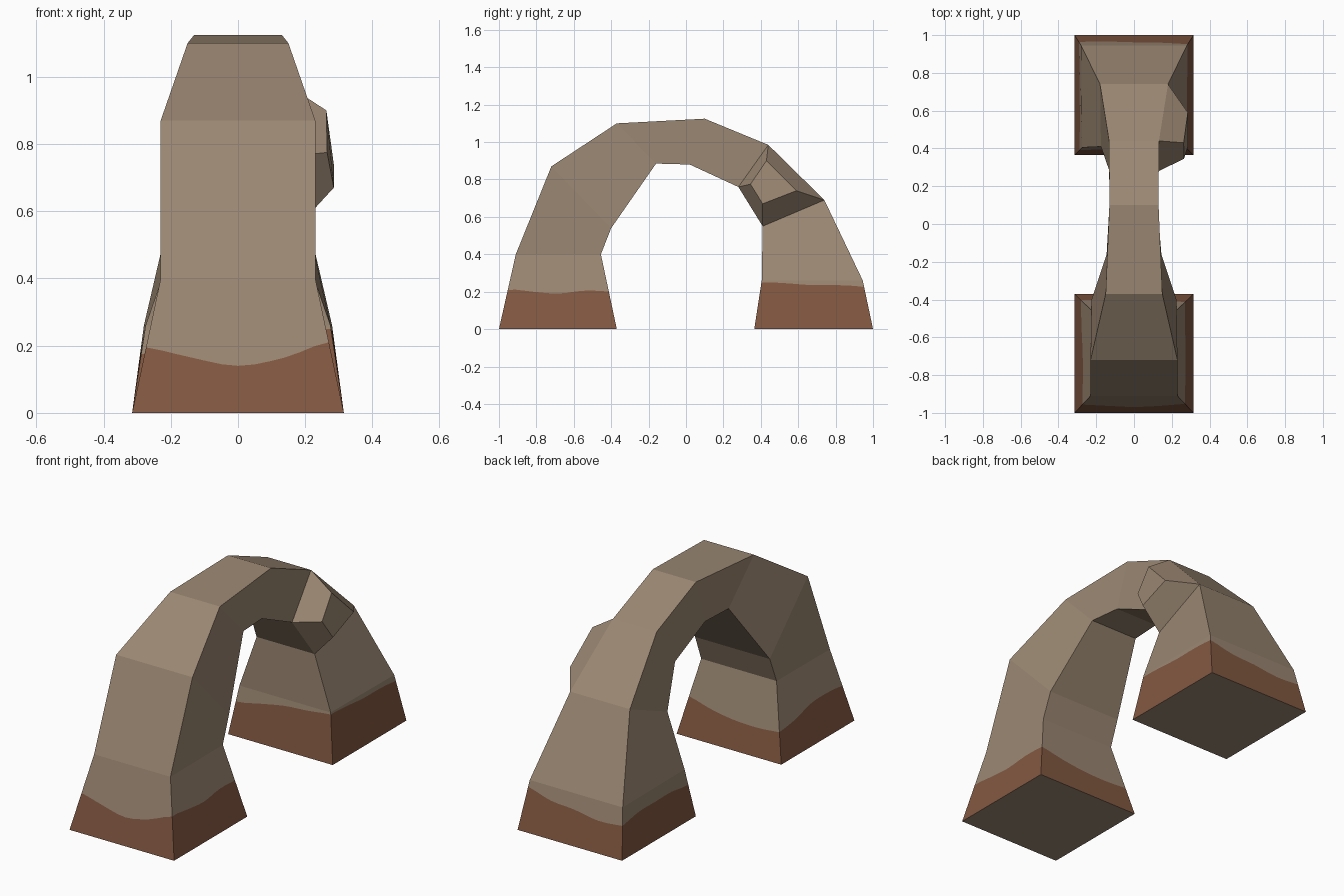
import bpy, bmesh, math
from mathutils import Vector

if "Cube" in bpy.data.objects:
    bpy.data.objects.remove(bpy.data.objects["Cube"])


def material(name, rgb):
    m = bpy.data.materials.new(name)
    m.diffuse_color = (*rgb, 1)
    m.use_nodes = True
    m.node_tree.nodes["Principled BSDF"].inputs["Base Color"].default_value = m.diffuse_color
    return m


# Cross-sections along the arch: outer y, z, half width, inner y, z, half width
SECTIONS = [
    (-1.00, 0.00, .315, -.37, 0.00, .315),
    (-0.91, 0.40, .230, -.455, 0.40, .227),
    (-0.72, 0.87, .230, -.40, 0.54, .225),
    (-0.37, 1.10, .150, -.16, 0.885, .145),
    (0.10, 1.125, .130, 0.02, 0.88, .130),
    (0.44, 0.985, .132, 0.28, 0.76, .130),
    (0.74, 0.69, .180, 0.41, 0.55, .175),
    (0.945, 0.26, .280, .405, 0.26, .275),
    (1.00, 0.00, .315, .365, 0.00, .315),
]
# Dirt line heights round each leg, four per side:
# outer face (-x to +x), +x face, inner face (+x to -x), -x face
FRONT_DIRT = [.195, .165, .14, .165, .21, .20, .19, .205,
              .20, .17, .15, .145, .155, .17, .20, .205]
BACK_DIRT = [.17, .16, .18, .19, .225, .235, .235, .245,
             .25, .235, .225, .20, .175, .19, .19, .19]

bm = bmesh.new()


def ring(s):
    oy, oz, ow, iy, iz, iw = s
    return [bm.verts.new(p) for p in
            ((-ow, oy, oz), (ow, oy, oz), (iw, iy, iz), (-iw, iy, iz))]


def smooth_sample(values, t):
    """Periodic Catmull-Rom interpolation."""
    i, f = int(t), t - int(t)
    a, b, c, d = (values[(i + k) % len(values)] for k in (-1, 0, 1, 2))
    return b + .5 * f * (c - a + f * (2*a - 5*b + 4*c - d + f * (3*(b - c) + d - a)))


def leg(base, top, heights, steps=12):
    """Leg walls split into dirt below and stone above a wavy line."""
    height = top[0].co.z
    line = []
    for k in range(4 * steps):
        side, f = k // steps, (k % steps) / steps
        nxt = (side + 1) % 4
        low = base[side].co.lerp(base[nxt].co, f)
        high = top[side].co.lerp(top[nxt].co, f)
        t = min(smooth_sample(heights, k * 4 / steps) / height, .98)
        line.append(bm.verts.new(low.lerp(high, t)))
    for side in range(4):
        nxt = (side + 1) % 4
        wave = [line[(side * steps + j) % len(line)] for j in range(steps + 1)]
        bm.faces.new([base[nxt], base[side]] + wave).material_index = 1
        bm.faces.new([top[nxt], top[side]] + wave)
    bm.faces.new(base)


rings = [ring(s) for s in SECTIONS]
leg(rings[0], rings[1], FRONT_DIRT)
leg(rings[-1], rings[-2], BACK_DIRT)

# Arch span, leaving out the wall where the boulder juts out
for n in range(1, len(rings) - 2):
    a, b = rings[n], rings[n + 1]
    for i in range(4):
        if n == 5 and i == 1:
            continue
        j = (i + 1) % 4
        bm.faces.new((a[i], a[j], b[j], b[i]))

# Jutting boulder on the right side
rim = [rings[5][1], rings[6][1], rings[6][2], rings[5][2]]
cap = [bm.verts.new(p) for p in ((.263, .43, .90), (.285, .59, .74),
                                 (.285, .41, .67), (.265, .345, .775))]
for i in range(4):
    j = (i + 1) % 4
    bm.faces.new((rim[i], rim[j], cap[j], cap[i]))
bm.faces.new(cap)

bmesh.ops.recalc_face_normals(bm, faces=bm.faces)
mesh = bpy.data.meshes.new("rock_arch")
bm.to_mesh(mesh)
bm.free()
mesh.materials.append(material("tan stone", (.33, .245, .17)))
mesh.materials.append(material("red brown earth", (.225, .098, .053)))
bpy.context.collection.objects.link(bpy.data.objects.new("rock_arch", mesh))
